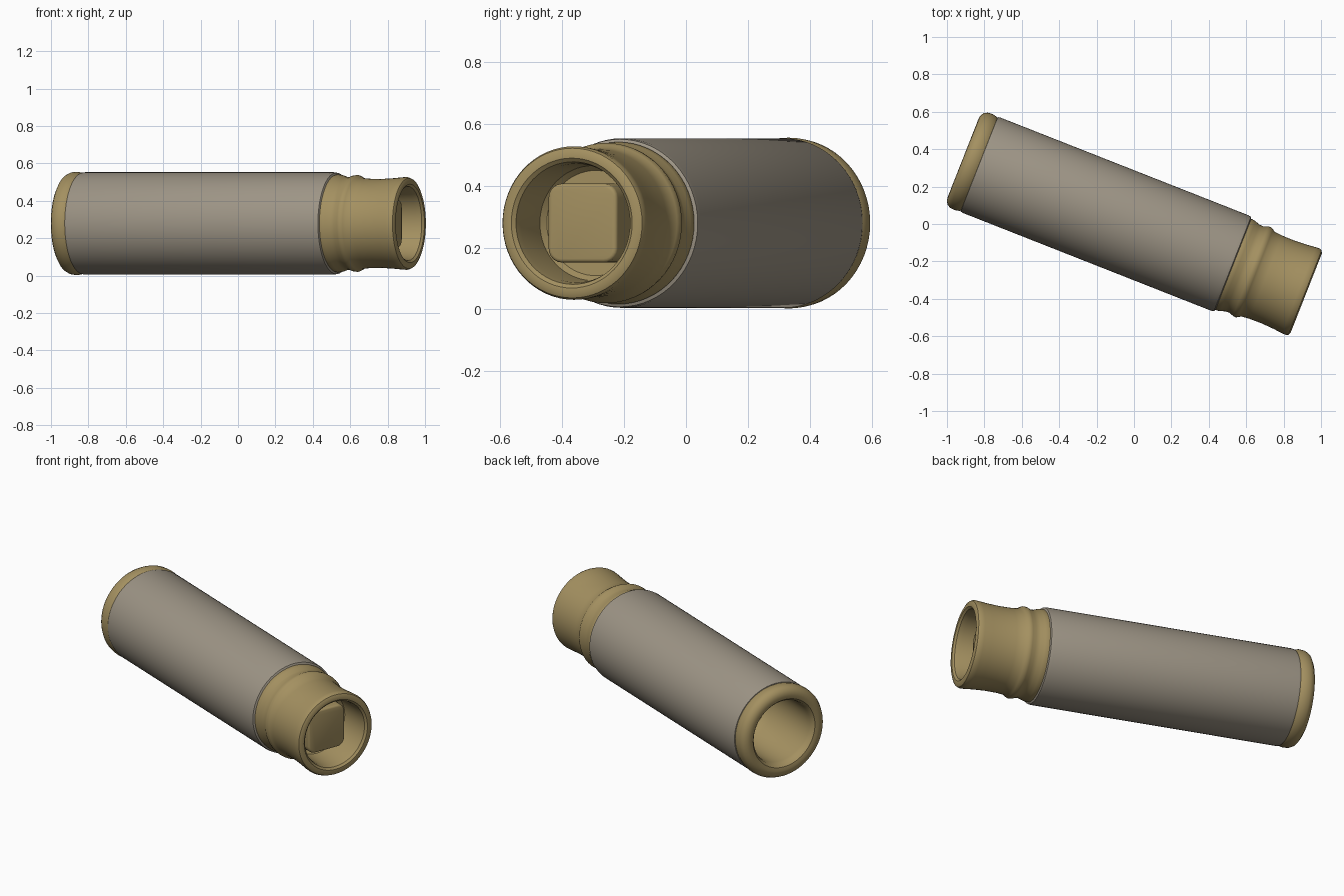
import bpy, bmesh, math
from mathutils import Matrix

if "Cube" in bpy.data.objects:
    bpy.data.objects.remove(bpy.data.objects["Cube"])

ANGLE = math.radians(-21.5)          # heading of the tube axis
PLACE = Matrix.Translation((-0.002, -0.006, 0.279)) @ Matrix.Rotation(ANGLE, 4, 'Z')


def material(name, rgb):
    m = bpy.data.materials.new(name)
    m.diffuse_color = (*rgb, 1)
    m.use_nodes = True
    m.node_tree.nodes["Principled BSDF"].inputs["Base Color"].default_value = m.diffuse_color
    return m


GOLD = material("dull_brass", (0.37, 0.28, 0.118))
GREY = material("warm_grey", (0.34, 0.30, 0.238))


def finish(name, bm, mat):
    bmesh.ops.recalc_face_normals(bm, faces=bm.faces)
    me = bpy.data.meshes.new(name)
    bm.to_mesh(me)
    bm.free()
    ob = bpy.data.objects.new(name, me)
    bpy.context.collection.objects.link(ob)
    me.materials.append(mat)
    ob.matrix_world = PLACE
    bpy.context.view_layer.objects.active = ob
    ob.select_set(True)
    bpy.ops.object.shade_smooth_by_angle(angle=math.radians(35))
    ob.select_set(False)
    return ob


def lathe(name, profile, mat, n=64):
    """Revolve (position, radius) points around the local x axis."""
    bm = bmesh.new()
    rings = []
    for u, r in profile:
        if r == 0:
            rings.append([bm.verts.new((u, 0, 0))] * n)
        else:
            rings.append([bm.verts.new((u, r * math.cos(2 * math.pi * i / n),
                                        r * math.sin(2 * math.pi * i / n))) for i in range(n)])
    for a, b in zip(rings, rings[1:]):
        for i in range(n):
            j = (i + 1) % n
            bm.faces.new(list(dict.fromkeys((a[i], a[j], b[j], b[i]))))
    return finish(name, bm, mat)


# Grey outer sleeve
lathe("sleeve", [(-0.889, 0.262), (-0.887, 0.271), (-0.875, 0.274), (0.55, 0.274),
                 (0.568, 0.271), (0.574, 0.258)], GREY)

# Rear rim with a deep rounded bore
lathe("rear_rim", [(-0.88, 0.262), (-0.895, 0.271), (-0.92, 0.276), (-0.945, 0.274),
                   (-0.965, 0.264), (-0.977, 0.245), (-0.98, 0.225), (-0.975, 0.205),
                   (-0.96, 0.192), (-0.93, 0.187), (-0.60, 0.182), (-0.55, 0.165),
                   (-0.52, 0.12), (-0.515, 0)], GOLD)

# Front collar, groove, bead and flared neck with its recess
lathe("front_neck", [(0.56, 0.258), (0.58, 0.262), (0.60, 0.258), (0.625, 0.249), (0.65, 0.248),
                     (0.672, 0.257), (0.688, 0.259), (0.702, 0.252), (0.715, 0.243),
                     (0.76, 0.239), (0.83, 0.238), (0.90, 0.242), (0.95, 0.247), (0.972, 0.248),
                     (0.985, 0.242), (0.992, 0.228), (0.991, 0.21), (0.98, 0.198),
                     (0.95, 0.192), (0.80, 0.186), (0.78, 0.17), (0.775, 0)], GOLD)

# Rounded square block inside the front recess
bm = bmesh.new()
bmesh.ops.create_cube(bm, size=1)
bmesh.ops.scale(bm, vec=(0.15, 0.24, 0.255), verts=bm.verts)
bmesh.ops.translate(bm, vec=(0.825, 0, 0), verts=bm.verts)
long_edges = [e for e in bm.edges if abs(e.verts[0].co.x - e.verts[1].co.x) > 0.1]
bmesh.ops.bevel(bm, geom=long_edges, offset=0.045, segments=5, profile=0.5, affect='EDGES')
face_rim = [e for e in bm.edges if all(v.co.x > 0.89 for v in e.verts)]
bmesh.ops.bevel(bm, geom=face_rim, offset=0.012, segments=3, profile=0.5, affect='EDGES')
finish("inner_block", bm, GOLD)
